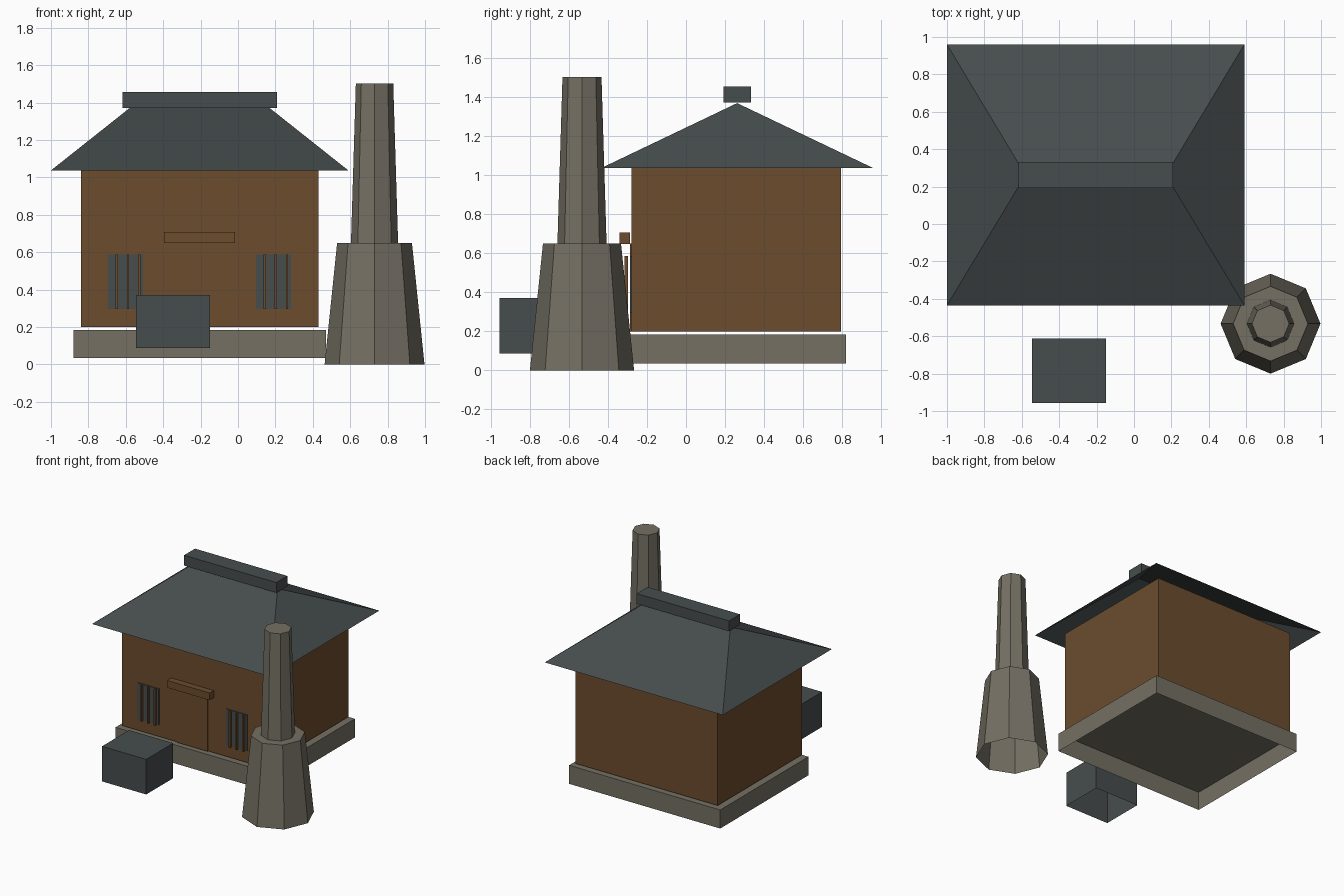
import bpy, bmesh
from mathutils import Matrix

if "Cube" in bpy.data.objects:
    bpy.data.objects.remove(bpy.data.objects["Cube"])


def make_material(name, colour):
    m = bpy.data.materials.new(name)
    m.diffuse_color = (*colour, 1.0)
    m.use_nodes = True
    m.node_tree.nodes["Principled BSDF"].inputs["Base Color"].default_value = m.diffuse_color
    return m


SLATE = make_material("slate", (0.062, 0.073, 0.074))
WOOD = make_material("brown wood", (0.147, 0.072, 0.027))
STONE = make_material("grey stone", (0.176, 0.160, 0.126))


def finish(bm, name, mat):
    mesh = bpy.data.meshes.new(name)
    bm.to_mesh(mesh)
    bm.free()
    mesh.materials.append(mat)
    obj = bpy.data.objects.new(name, mesh)
    bpy.context.collection.objects.link(obj)
    return obj


def drop_faces(bm, sign):
    """Delete the faces pointing straight down (-1) or up (+1)."""
    bm.normal_update()
    faces = [f for f in bm.faces if f.normal.z * sign > 0.99]
    bmesh.ops.delete(bm, geom=faces, context='FACES')


def box(name, mat, x, y, z, open_bottom=False):
    bm = bmesh.new()
    bmesh.ops.create_cube(bm, size=1)
    for v in bm.verts:
        v.co = [r[1] if c > 0 else r[0] for c, r in zip(v.co, (x, y, z))]
    if open_bottom:
        drop_faces(bm, -1)
    return finish(bm, name, mat)


def tier(name, mat, centre, r_low, r_high, z0, z1):
    """Tapered eight-sided tower section, open underneath."""
    bm = bmesh.new()
    place = Matrix.Translation((*centre, (z0 + z1) / 2))
    bmesh.ops.create_cone(bm, cap_ends=True, segments=8, radius1=r_low,
                          radius2=r_high, depth=z1 - z0, matrix=place)
    drop_faces(bm, -1)
    return finish(bm, name, mat)


# House body
box("stone_base", STONE, (-0.88, 0.47), (-0.305, 0.82), (0.035, 0.185), True)
box("house_walls", WOOD, (-0.84, 0.43), (-0.28, 0.795), (0.2, 1.04))

# Hipped roof, open underneath: a box whose top is squeezed into a ridge
bm = bmesh.new()
bmesh.ops.create_cube(bm, size=1)
drop_faces(bm, -1)
drop_faces(bm, 1)
for v in bm.verts:
    right, back = v.co.x > 0, v.co.y > 0
    if v.co.z > 0:
        v.co = (0.17 if right else -0.58, 0.262, 1.37)
    else:
        v.co = (0.59 if right else -1.0, 0.96 if back else -0.435, 1.037)
bmesh.ops.remove_doubles(bm, verts=bm.verts[:], dist=0.001)
finish(bm, "hip_roof", SLATE)
box("ridge_cap", SLATE, (-0.617, 0.208), (0.192, 0.332), (1.372, 1.455))

# Door and its lintel
box("door", WOOD, (-0.345, -0.07), (-0.288, -0.28), (0.2, 0.65))
box("door_lintel", WOOD, (-0.395, -0.015), (-0.34, -0.288), (0.648, 0.707))

# Barred windows
for side, x0 in (("left", -0.695), ("right", 0.095)):
    box(side + "_window", SLATE, (x0, x0 + 0.188), (-0.288, -0.28), (0.297, 0.587))
    for i in range(3):
        bx = x0 + 0.047 + i * 0.06
        box(f"{side}_window_bar_{i + 1}", WOOD, (bx - 0.0065, bx + 0.0065),
            (-0.315, -0.297), (0.297, 0.587))

# Crate in front of the door
box("crate", SLATE, (-0.545, -0.15), (-0.957, -0.613), (0.087, 0.37), True)

# Two-tier chimney
tier("chimney_foot", STONE, (0.73, -0.533), 0.267, 0.2, 0.0, 0.65)
tier("chimney_stack", STONE, (0.73, -0.533), 0.126, 0.1, 0.65, 1.503)
